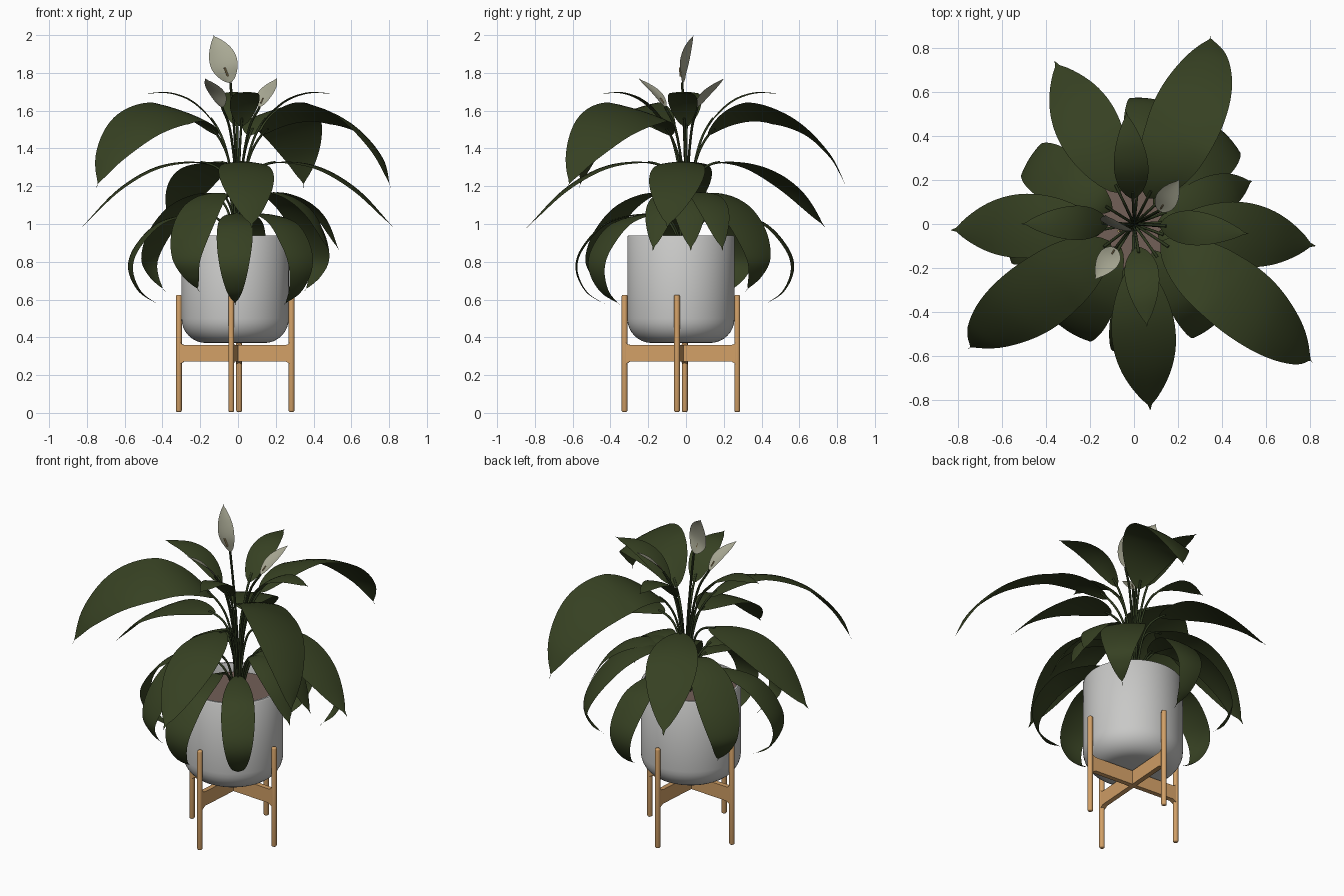
import bpy, bmesh, math
from mathutils import Vector, Matrix

if "Cube" in bpy.data.objects:
    bpy.data.objects.remove(bpy.data.objects["Cube"])

def material(name, rgb):
    m = bpy.data.materials.new(name)
    m.diffuse_color = (*rgb, 1)
    m.use_nodes = True
    m.node_tree.nodes["Principled BSDF"].inputs["Base Color"].default_value = m.diffuse_color
    return m

LEAF = material("leaf green", (0.037, 0.052, 0.016))
STEM = material("stem green", (0.028, 0.042, 0.014))
POT = material("pot white", (0.58, 0.58, 0.57))
WOOD = material("light wood", (0.64, 0.35, 0.135))
SOIL = material("soil brown", (0.17, 0.115, 0.097))
PETAL = material("flower white", (0.40, 0.40, 0.30))
SPADIX = material("flower yellow", (0.45, 0.34, 0.16))
CX, CY = -0.015, -0.027   # pot and stand centre

def finish(bm, name, mats, fix=True, angle=40):
    if fix:
        bmesh.ops.recalc_face_normals(bm, faces=bm.faces)
    me = bpy.data.meshes.new(name)
    bm.to_mesh(me)
    bm.free()
    for m in mats:
        me.materials.append(m)
    ob = bpy.data.objects.new(name, me)
    bpy.context.collection.objects.link(ob)
    bpy.ops.object.select_all(action='DESELECT')
    ob.select_set(True)
    bpy.context.view_layer.objects.active = ob
    bpy.ops.object.shade_smooth_by_angle(angle=math.radians(angle))
    return ob

def spline(pts, n=8):
    """Catmull-Rom curve through the points."""
    p = [Vector(q) for q in pts]
    p = [2 * p[0] - p[1]] + p + [2 * p[-1] - p[-2]]
    out = []
    for i in range(1, len(p) - 2):
        a, b, c, d = p[i - 1:i + 3]
        for k in range(n):
            t = k / n
            out.append(0.5 * (2 * b + (c - a) * t + (2 * a - 5 * b + 4 * c - d) * t * t
                              + (3 * b - a - 3 * c + d) * t ** 3))
    return out + [p[-2]]

def tangent(pts, i):
    return (pts[min(i + 1, len(pts) - 1)] - pts[max(i - 1, 0)]).normalized()

def tube(bm, pts, r, mat=0, sides=8):
    rings = []
    for i, p in enumerate(pts):
        t = tangent(pts, i)
        u = t.cross(Vector((0.31, 0.95, 0.05))).normalized()
        v = t.cross(u)
        rings.append([bm.verts.new(p + (u * math.cos(a) + v * math.sin(a)) * r)
                      for a in (2 * math.pi * k / sides for k in range(sides))])
    faces = [bm.faces.new((a[k], a[(k + 1) % sides], b[(k + 1) % sides], b[k]))
             for a, b in zip(rings, rings[1:]) for k in range(sides)]
    faces += [bm.faces.new(rings[0][::-1]), bm.faces.new(rings[-1])]
    for f in faces:
        f.material_index = mat

def blade(bm, pts, side, width, cup=0.10, across=6, roll=0):
    """Leaf sheet along pts with a small drawn-out tip; edges bend by cup."""
    lens = [0]
    for a, b in zip(pts, pts[1:]):
        lens.append(lens[-1] + (b - a).length)
    rows = []
    for i, p in enumerate(pts):
        t = lens[i] / lens[-1]
        body = max(math.sin(math.pi * min(t / 0.965, 1) ** 0.9), 0) ** 0.78
        w = width / 2 * body + 0.008 * (1 - t) + 0.001
        s = side[i] if isinstance(side, list) else side
        tan = tangent(pts, i)
        s = Matrix.Rotation(roll * min(1, t * 3), 3, tan) @ s
        nrm = tan.cross(s).normalized()
        rows.append([bm.verts.new(p + s * w * u - nrm * cup * w * u * u)
                     for u in (2 * k / across - 1 for k in range(across + 1))])
    for a, b in zip(rows, rows[1:]):
        for k in range(across):
            bm.faces.new((a[k], b[k], b[k + 1], a[k + 1]))

def leaf(name, az, bend, scale, path, start, width, roll):
    """Arching leaf: path is (radius, height), swept round by az plus bend."""
    rz = spline([(r, z, 0) for r, z in path])
    pts, sides = [], []
    for i, q in enumerate(rz):
        a = math.radians(az + bend * (i / len(rz)) ** 2)
        r = q.x * scale
        pts.append(Vector((r * math.cos(a), r * math.sin(a), q.y)))
        sides.append(Vector((-math.sin(a), math.cos(a), 0)))
    k = next(i for i, q in enumerate(rz) if q.x >= start)
    bm = bmesh.new()
    blade(bm, pts[k:], sides[k:], width, roll=roll)
    tube(bm, pts[:k + 3], 0.0065, 1)
    finish(bm, name, [LEAF, STEM], fix=False, angle=80)

# Pot: lathed shell with rounded base
bm = bmesh.new()
R, B = 0.284, 0.13
prof = [(0, 0.37)] + [(R - B + B * math.sin(a), 0.37 + B - B * math.cos(a))
                      for a in (math.pi / 2 * k / 8 for k in range(9))]
prof += [(R, 0.932), (R - 0.006, 0.94), (R - 0.018, 0.94), (R - 0.022, 0.932), (R - 0.022, 0.84)]
vs = [bm.verts.new((r, 0, z)) for r, z in prof]
es = [bm.edges.new(e) for e in zip(vs, vs[1:])]
bmesh.ops.spin(bm, geom=vs + es, axis=(0, 0, 1), cent=(0, 0, 0), angle=2 * math.pi, steps=64)
bmesh.ops.remove_doubles(bm, verts=bm.verts, dist=0.0005)
bmesh.ops.translate(bm, verts=bm.verts, vec=(CX, CY, 0))
finish(bm, "pot", [POT])

# Soil disc
bm = bmesh.new()
bmesh.ops.create_cone(bm, cap_ends=True, segments=48, radius1=R - 0.021, radius2=R - 0.021,
                      depth=0.04, matrix=Matrix.Translation((CX, CY, 0.865)))
finish(bm, "soil", [SOIL])

# Stand: four legs and two crossed bars flared at the ends
for i in range(4):
    a = math.radians(-4 + 90 * i)
    bm = bmesh.new()
    bmesh.ops.create_cone(bm, cap_ends=True, segments=20, radius1=0.0155, radius2=0.0155, depth=0.62,
                          matrix=Matrix.Translation((CX + 0.299 * math.cos(a), CY + 0.299 * math.sin(a), 0.315)))
    caps = [e for e in bm.edges if abs(e.verts[0].co.z - e.verts[1].co.z) < 0.01]
    bmesh.ops.bevel(bm, geom=caps, offset=0.008, segments=3, profile=0.5, affect='EDGES')
    finish(bm, f"leg_{i + 1}", [WOOD])
for i in range(2):
    bm = bmesh.new()
    half = [(0.292, 0.258), (0.292, 0.374), (0.283, 0.364), (0.27, 0.36)]
    out = half + [(-x, z) for x, z in half[::-1]] + [(-0.27, 0.272), (0.27, 0.272)]
    f = bm.faces.new([bm.verts.new((x, -0.015, z)) for x, z in out])
    ext = bmesh.ops.extrude_face_region(bm, geom=[f])["geom"]
    bmesh.ops.translate(bm, verts=[g for g in ext if isinstance(g, bmesh.types.BMVert)], vec=(0, 0.03, 0))
    bm.transform(Matrix.Translation((CX, CY, 0)) @ Matrix.Rotation(math.radians(-4 + 90 * i), 4, 'Z'))
    finish(bm, f"cross_bar_{i + 1}", [WOOD])

# Leaf tiers: path, blade start radius, width, roll, [(azimuth, bend, radial scale)]
LARGE = [(0.01, 0.88), (0.04, 1.25), (0.12, 1.45), (0.28, 1.57), (0.47, 1.60), (0.68, 1.53), (0.85, 1.37), (0.94, 1.19)]
MID = [(0.01, 0.88), (0.04, 1.15), (0.10, 1.29), (0.24, 1.33), (0.44, 1.30), (0.64, 1.18), (0.83, 0.98)]
SMALL = [(0.01, 0.88), (0.03, 1.22), (0.09, 1.47), (0.21, 1.63), (0.35, 1.695), (0.51, 1.69)]
LOW = [(0.02, 0.88), (0.07, 1.08), (0.19, 1.165), (0.36, 1.11), (0.50, 0.97), (0.57, 0.82), (0.54, 0.72), (0.46, 0.64)]
NARROW = [(0.02, 0.88), (0.10, 1.02), (0.22, 1.055), (0.42, 1.01), (0.55, 0.88), (0.585, 0.76), (0.53, 0.64), (0.42, 0.57)]
SHORT = [(0.02, 0.88), (0.08, 1.08), (0.19, 1.165), (0.34, 1.14), (0.47, 1.04), (0.57, 0.86)]
tiers = [
    ("large_leaf", LARGE, 0.13, 0.34, -0.35, [(62, 6, 0.98), (-33, -5, 1.09), (217, 0, 1.0)]),
    ("middle_leaf", MID, 0.16, 0.28, 0, [(180, 2, 1.0), (-4, -3, 1.0), (-85, 0, 1.02), (115, 1, 0.99)]),
    ("top_leaf", SMALL, 0.11, 0.145, 0, [(178, 2, 1.0), (-3, -2, 1.02), (92, 2, 1.0), (-80, -3, 0.92)]),
    ("low_leaf", LOW, 0.12, 0.24, 0, [(238, 6, 1.0), (148, 0, 0.98), (42, 0, 1.02)]),
    ("hanging_leaf", NARROW, 0.14, 0.18, 0, [(-92, 0, 1.0), (190, 0, 1.0), (84, 0, 0.98), (-55, 0, 1.0)]),
    ("short_leaf", SHORT, 0.12, 0.17, 0, [(20, 0, 1.0), (3, 0, 0.85), (-20, 0, 0.9)]),
]
for name, path, start, width, roll, places in tiers:
    for i, (az, bend, sc) in enumerate(places):
        leaf(f"{name}_{i + 1}", az, bend, sc, path, start, width, roll)

# Flowers: stem, white petal hood and yellow spadix
flowers = [
    ([(-0.04, -0.02, 1.75), (-0.07, -0.025, 1.83), (-0.10, 0.0, 1.92), (-0.13, 0.04, 2.0)],
     (0.9, -0.25, 0.33), 0.14),
    ([(-0.085, -0.11, 1.62), (-0.115, -0.16, 1.69), (-0.175, -0.25, 1.77)], (0.85, -0.52, 0), 0.09),
    ([(0.115, 0.06, 1.62), (0.15, 0.115, 1.69), (0.205, 0.2, 1.77)], (-0.83, 0.56, 0), 0.09),
]
for i, (path, side, width) in enumerate(flowers):
    base = Vector(path[0])
    side = Vector(side).normalized()
    bm = bmesh.new()
    blade(bm, spline(path), side, width, cup=-0.15)
    finish(bm, f"flower_petal_{i + 1}", [PETAL], fix=False, angle=80)
    bm = bmesh.new()
    tube(bm, spline([(0, 0, 0.88), (base.x * 0.15, base.y * 0.15, 1.25),
                     (base.x * 0.5, base.y * 0.5, 1.5), base]), 0.007)
    finish(bm, f"flower_stem_{i + 1}", [STEM])
    d = (Vector(path[1]) - base).normalized()
    n = d.cross(side).normalized()
    if i == 0 and n.y > 0 or i and n.z < 0:
        n = -n
    bm = bmesh.new()
    tube(bm, spline([base + d * width * 0.25 + n * 0.006, base + d * width * 0.6 + n * 0.008]), width * 0.04)
    finish(bm, f"flower_spadix_{i + 1}", [SPADIX])
